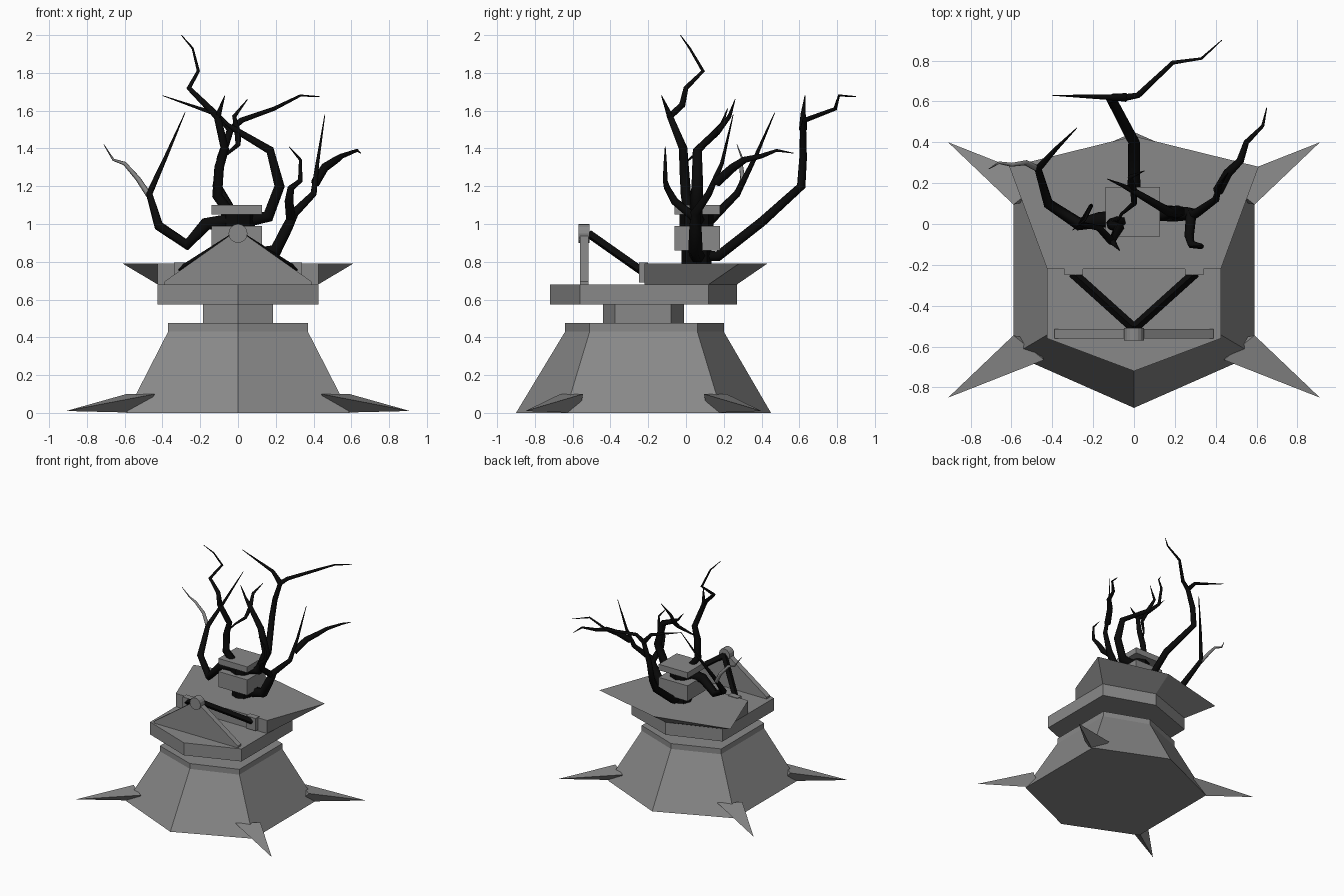
import bpy
import bmesh
from mathutils import Vector

old_cube = bpy.data.objects.get("Cube")
if old_cube:
    bpy.data.objects.remove(old_cube, do_unlink=True)


def make_material(name, value):
    material = bpy.data.materials.new(name)
    colour = (value, value, value, 1)
    material.diffuse_color = colour
    material.use_nodes = True
    material.node_tree.nodes["Principled BSDF"].inputs["Base Color"].default_value = colour
    return material


STONE = make_material("stone grey", 0.25)
CHARRED = make_material("charred black", 0.003)


def finish(name, bm, material):
    """Turn a bmesh into a flat shaded object."""
    bmesh.ops.recalc_face_normals(bm, faces=bm.faces)
    mesh = bpy.data.meshes.new(name)
    bm.to_mesh(mesh)
    bm.free()
    mesh.materials.append(material)
    obj = bpy.data.objects.new(name, mesh)
    bpy.context.collection.objects.link(obj)
    return obj


def loft(name, rings, material=STONE):
    """Join closed rings of equal length and cap both ends."""
    bm = bmesh.new()
    loops = [[bm.verts.new(point) for point in ring] for ring in rings]
    for lower, upper in zip(loops, loops[1:]):
        for i in range(len(lower)):
            j = (i + 1) % len(lower)
            bm.faces.new((lower[i], lower[j], upper[j], upper[i]))
    bm.faces.new(loops[0][::-1])
    bm.faces.new(loops[-1])
    return finish(name, bm, material)


def hexagon(front, front_side, back_side, back, half, z):
    return [(0, front, z), (half, front_side, z), (half, back_side, z),
            (0, back, z), (-half, back_side, z), (-half, front_side, z)]


def box(name, low, high, material=STONE):
    outline = [(low[0], low[1]), (high[0], low[1]), (high[0], high[1]), (low[0], high[1])]
    return loft(name, [[(x, y, z) for x, y in outline] for z in (low[2], high[2])], material)


def cylinder(name, centre, radius, depth, axis, sides, material):
    bm = bmesh.new()
    bmesh.ops.create_cone(bm, cap_ends=True, segments=sides, radius1=radius,
                          radius2=radius, depth=depth)
    obj = finish(name, bm, material)
    obj.location = centre
    obj.rotation_euler = Vector(axis).to_track_quat("Z", "Y").to_euler()
    return obj


def branch(name, points, thick, thin=0.002, material=CHARRED):
    """Angular tapering limb along a path."""
    curve = bpy.data.curves.new(name, "CURVE")
    curve.dimensions = "3D"
    curve.bevel_depth = 1
    curve.bevel_resolution = 1
    curve.use_fill_caps = True
    spline = curve.splines.new("POLY")
    spline.points.add(len(points) - 1)
    for i, (target, point) in enumerate(zip(spline.points, points)):
        target.co = (*point, 1)
        target.radius = thick + (thin - thick) * (i / (len(points) - 1)) ** 1.3
    curve.materials.append(material)
    obj = bpy.data.objects.new(name, curve)
    bpy.context.collection.objects.link(obj)
    bpy.ops.object.select_all(action="DESELECT")
    obj.select_set(True)
    bpy.context.view_layer.objects.active = obj
    bpy.ops.object.convert(target="MESH")
    bpy.context.object.data.shade_flat()


# Pedestal, neck and deck
collar = (-0.64, -0.51, 0.06, 0.2, 0.37)
loft("pedestal", [hexagon(-0.9, -0.64, 0.19, 0.45, 0.59, 0),
                  hexagon(*collar, 0.43), hexagon(*collar, 0.475)])
neck = (-0.44, -0.375, -0.08, -0.01, 0.185)
loft("neck", [hexagon(*neck, z) for z in (0.47, 0.58)])
deck = (-0.72, -0.56, 0.12, 0.27, 0.425)
loft("deck", [hexagon(*deck, z) for z in (0.575, 0.68)])


# Flared upper platform
def platform_ring(half, side, back, z):
    front = -0.22
    return [(-0.425, front, z), (0.425, front, z), (half, side, z),
            (0, back, z), (-half, side, z)]


loft("upper_platform", [platform_ring(0.425, 0.12, 0.27, 0.68),
                        platform_ring(0.61, 0.28, 0.43, 0.79)])

# Ground spikes at the corners, flat on top and keeled below
for side_name, sx in (("left", 1), ("right", -1)):
    for end_name, sy in (("back", 1), ("front", -1)):
        bm = bmesh.new()
        corners = [(0.91, 0.625, 0.01), (0.44, 0.44, 0.1), (0.59, 0.32, 0.1), (0.5, 0.34, 0)]
        tip, inner, outer, keel = [bm.verts.new((x * sx, y * sy - 0.225, z)) for x, y, z in corners]
        for face in ((tip, inner, outer), (tip, keel, inner), (tip, outer, keel), (inner, keel, outer)):
            bm.faces.new(face)
        finish(f"{end_name}_{side_name}_spike", bm, STONE)

# Triangular board with its round hub
gable = [(-0.39, 0.68), (0.39, 0.68), (0.39, 0.695), (0, 0.97), (-0.39, 0.695)]
loft("front_gable", [[(x, y, z) for x, z in gable] for y in (-0.56, -0.515)])
cylinder("gable_hub", (0, -0.54, 0.95), 0.05, 0.06, (0, 1, 0), 16, STONE)

# Struts from the hub back to the platform brackets
for side_name, s in (("left", 1), ("right", -1)):
    box(f"{side_name}_bracket", (s * 0.295 - 0.045, -0.25, 0.69), (s * 0.295 + 0.045, -0.2, 0.795))
    start, end = Vector((0, -0.51, 0.945)), Vector((s * 0.3, -0.24, 0.755))
    cylinder(f"{side_name}_strut", (start + end) / 2, 0.024, (end - start).length,
             end - start, 4, CHARRED)

# Central stacked block
box("lower_block", (-0.14, -0.06, 0.86), (0.128, 0.18, 0.99))
box("cap_block", (-0.14, -0.06, 1.05), (0.128, 0.18, 1.1))
cylinder("block_foot", (0, 0.055, 0.825), 0.08, 0.08, (0, 0, 1), 8, CHARRED)
cylinder("block_joint", (0, 0.055, 1.02), 0.09, 0.08, (0, 0, 1), 8, CHARRED)

# Right limb with a pale twig
branch("right_limb", [(-0.03, 0.03, 1.02), (-0.17, 0.02, 1.0), (-0.27, 0, 0.89), (-0.42, 0.1, 0.99),
                      (-0.47, 0.27, 1.16), (-0.38, 0.37, 1.36), (-0.28, 0.47, 1.59)], 0.042)
branch("right_twig", [(-0.47, 0.27, 1.15), (-0.53, 0.3, 1.24), (-0.6, 0.29, 1.32),
                      (-0.66, 0.3, 1.34), (-0.71, 0.27, 1.42)], 0.016, material=STONE)

# Tall crooked limb
branch("tall_limb", [(-0.03, 0.02, 1.04), (-0.11, 0, 1.15), (-0.1, -0.01, 1.3), (-0.07, -0.015, 1.4),
                     (-0.11, -0.085, 1.57), (-0.17, -0.02, 1.63), (-0.26, 0, 1.72),
                     (-0.21, 0.09, 1.81), (-0.24, 0.02, 1.93), (-0.3, -0.03, 2)], 0.03)
branch("tall_twig", [(-0.11, -0.08, 1.56), (-0.07, -0.13, 1.68)], 0.018)

# Rear limb reaching back
branch("rear_limb", [(0, 0.05, 0.83), (0, 0.17, 0.83), (0, 0.4, 1.01), (-0.11, 0.61, 1.2),
                     (-0.09, 0.62, 1.35), (-0.04, 0.62, 1.5), (0.02, 0.63, 1.55),
                     (0.19, 0.79, 1.61), (0.33, 0.81, 1.68), (0.43, 0.9, 1.675)], 0.033)
branch("rear_twig", [(-0.04, 0.62, 1.5), (-0.11, 0.62, 1.58), (-0.4, 0.63, 1.68)], 0.022)

# Looping limb
branch("loop_limb", [(0.05, 0.06, 1.02), (0.16, 0.05, 1.04), (0.22, 0.06, 1.2), (0.17, 0.06, 1.39),
                     (0, 0.16, 1.49), (-0.06, 0.19, 1.53), (-0.13, 0.22, 1.61)], 0.04)
branch("loop_upper_twig", [(0, 0.16, 1.48), (-0.02, 0.23, 1.57), (0.05, 0.26, 1.66)], 0.018)
branch("loop_lower_twig", [(0, 0.16, 1.48), (0, 0.1, 1.42), (-0.06, 0.05, 1.37),
                           (-0.1, -0.02, 1.31)], 0.018)

# Left limb with two twigs
branch("left_limb", [(0.05, 0.06, 0.83), (0.2, 0.05, 0.86), (0.26, 0.05, 0.98), (0.3, 0.05, 1.06),
                     (0.4, 0.12, 1.16), (0.42, 0.19, 1.32), (0.46, 0.25, 1.58)], 0.042)
branch("left_outer_twig", [(0.41, 0.16, 1.22), (0.46, 0.25, 1.3), (0.52, 0.31, 1.34),
                           (0.55, 0.4, 1.36), (0.63, 0.48, 1.39), (0.65, 0.57, 1.375)], 0.026)
branch("left_inner_twig", [(0.28, 0.05, 1.03), (0.27, -0.06, 1.12), (0.28, -0.1, 1.19),
                           (0.33, -0.11, 1.23), (0.33, -0.11, 1.34), (0.27, -0.11, 1.41)], 0.026)
